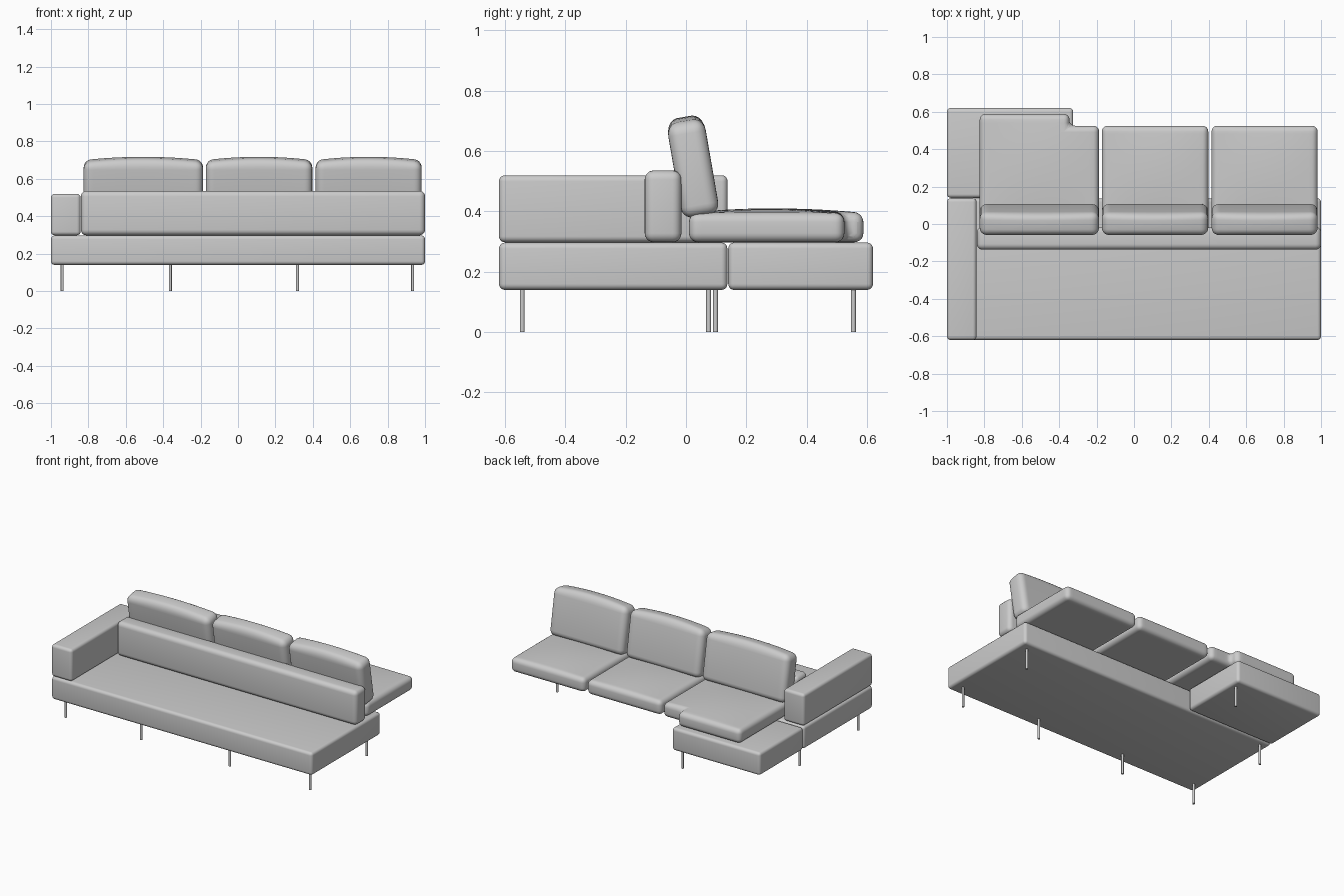
import bpy, bmesh, math
from mathutils import Matrix, Vector

if "Cube" in bpy.data.objects:
    bpy.data.objects.remove(bpy.data.objects["Cube"])


def finish(name, bm):
    bmesh.ops.recalc_face_normals(bm, faces=bm.faces)
    mesh = bpy.data.meshes.new(name)
    bm.to_mesh(mesh)
    bm.free()
    ob = bpy.data.objects.new(name, mesh)
    bpy.context.collection.objects.link(ob)
    bpy.ops.object.select_all(action='DESELECT')
    ob.select_set(True)
    bpy.context.view_layer.objects.active = ob
    bpy.ops.object.shade_smooth_by_angle(angle=math.radians(35))
    return ob


def padded(name, outline, z0, z1, radius, dome=0.0, dome_y=True):
    """Rounded prism over an xy outline, optionally with a domed top."""
    bm = bmesh.new()
    face = bm.faces.new([bm.verts.new((x, y, z0)) for x, y in outline])
    ext = bmesh.ops.extrude_face_region(bm, geom=[face])
    top = [g for g in ext['geom'] if isinstance(g, bmesh.types.BMVert)]
    bmesh.ops.translate(bm, verts=top, vec=(0, 0, z1 - z0))
    bmesh.ops.recalc_face_normals(bm, faces=bm.faces)
    bmesh.ops.bevel(bm, geom=bm.edges[:], offset=radius, segments=5,
                    profile=0.5, affect='EDGES')
    if dome:
        lo = [min(p[i] for p in outline) for i in (0, 1)]
        hi = [max(p[i] for p in outline) for i in (0, 1)]
        n = 12
        for axis in ((0, 1) if dome_y else (0,)):
            normal = Vector((1 - axis, axis, 0))
            for k in range(1, n):
                co = normal * (lo[axis] + (hi[axis] - lo[axis]) * k / n)
                bmesh.ops.bisect_plane(bm, geom=bm.verts[:] + bm.edges[:] + bm.faces[:],
                                       plane_co=co, plane_no=normal)
        for v in bm.verts:
            if v.co.z > z1 - radius:
                u, w = [2 * (v.co[i] - lo[i]) / (hi[i] - lo[i]) - 1 for i in (0, 1)]
                lift = (1 - u * u) * ((1 - w * w) if dome_y else 1)
                v.co.z += dome * lift * (v.co.z - z1 + radius) / radius
    return finish(name, bm)


def rect(x0, x1, y0, y1):
    return [(x0, y0), (x1, y0), (x1, y1), (x0, y1)]


# Platform and chaise extension
padded("main_base", rect(-1, 1, -0.62, 0.137), 0.14, 0.297, 0.02)
padded("chaise_base", rect(-1, -0.325, 0.14, 0.62), 0.14, 0.297, 0.02)

# Arm and long back rail
padded("armrest", rect(-1, -0.842, -0.62, 0.138), 0.298, 0.52, 0.02)
padded("back_rail", rect(-0.84, 1, -0.137, -0.015), 0.298, 0.536, 0.03)

# Seat cushions: the first one is notched to run onto the chaise
spans = [(-0.825, -0.187), (-0.172, 0.397), (0.415, 0.982)]
for i, (a, b) in enumerate(spans):
    outline = rect(a, b, 0.01, 0.525)
    if i == 0:
        outline = [(a, 0.01), (b, 0.01), (b, 0.525), (-0.345, 0.525),
                   (-0.345, 0.588), (a, 0.588)]
    padded(f"seat_cushion_{i + 1}", outline, 0.298, 0.395, 0.03, dome=0.015)

# Leaning back cushions with arched tops
for i, (a, b) in enumerate(spans):
    half = (b - a) / 2
    ob = padded(f"back_cushion_{i + 1}", rect(-half, half, -0.063, 0.063),
                -0.158, 0.158, 0.038, dome=0.018, dome_y=False)
    ob.data.transform(Matrix.Translation(((a + b) / 2, 0.024, 0.54))
                      @ Matrix.Rotation(math.radians(9.8), 4, 'X'))

# Slim round legs
legs = [(x, -0.543) for x in (-0.94, -0.362, 0.318, 0.934)]
legs += [(0.934, 0.075), (-0.94, 0.098), (-0.362, 0.555)]
for i, (x, y) in enumerate(legs):
    bm = bmesh.new()
    bmesh.ops.create_cone(bm, cap_ends=True, segments=20, radius1=0.008,
                          radius2=0.008, depth=0.145,
                          matrix=Matrix.Translation((x, y, 0.0725)))
    finish(f"leg_{i + 1}", bm)
